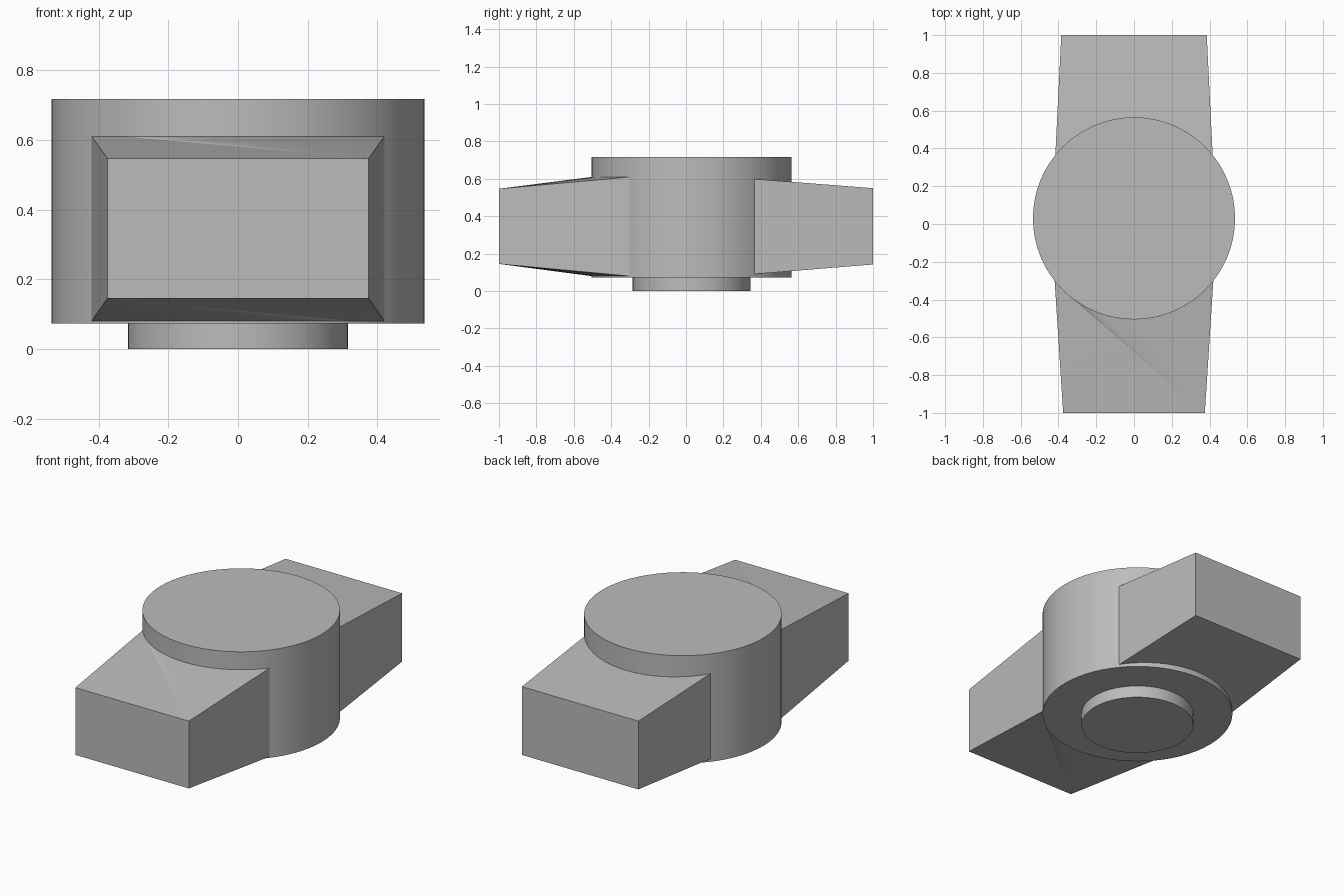
import bpy
import bmesh
from math import sqrt, radians

cube = bpy.data.objects.get("Cube")
if cube:
    bpy.data.objects.remove(cube)

grey = bpy.data.materials.new("plain grey")
grey.use_nodes = True
grey.diffuse_color = (0.5, 0.5, 0.5, 1)
grey.node_tree.nodes["Principled BSDF"].inputs["Base Color"].default_value = (0.5, 0.5, 0.5, 1)

CENTRE_Y, RADIUS = 0.03, 0.535


def finish(obj, name):
    obj.name = name
    obj.data.materials.append(grey)
    bpy.ops.object.select_all(action="DESELECT")
    obj.select_set(True)
    bpy.context.view_layer.objects.active = obj
    bpy.ops.object.shade_smooth_by_angle(angle=radians(30))


def drum(name, radius, low, high):
    bpy.ops.mesh.primitive_cylinder_add(
        vertices=64, radius=radius, depth=high - low,
        location=(0, CENTRE_Y, (low + high) / 2))
    finish(bpy.context.object, name)


def mesh_object(name, bm):
    bmesh.ops.recalc_face_normals(bm, faces=bm.faces)
    mesh = bpy.data.meshes.new(name)
    bm.to_mesh(mesh)
    bm.free()
    obj = bpy.data.objects.new(name, mesh)
    bpy.context.collection.objects.link(obj)
    finish(obj, name)


# Round body and its smaller foot
drum("body", RADIUS, 0.073, 0.717)
drum("foot", 0.315, 0, 0.08)

# Back arm: a plain tapered block running into the body
bm = bmesh.new()
rings = []
for y, half, low, high in ((0.355, 0.417, 0.09, 0.6), (1, 0.385, 0.142, 0.55)):
    rings.append([bm.verts.new((x, y, z)) for x, z in
                  ((-half, low), (half, low), (half, high), (-half, high))])
for ring in rings:
    bm.faces.new(ring)
for i in range(4):
    j = (i + 1) % 4
    bm.faces.new((rings[0][i], rings[0][j], rings[1][j], rings[1][i]))
mesh_object("back_arm", bm)

# Front arm: flat end lofted onto a level arc around the body
bm = bmesh.new()
STEPS, HALF, ARC_HALF = 28, 0.375, 0.42


def skin(side, end_z, arc_z):
    """Fan from the end corners to the arc; side is the main fan corner."""
    far = bm.verts.new((-side * HALF, -1, end_z))
    near = bm.verts.new((side * HALF, -1, end_z))
    arc = []
    for i in range(STEPS + 1):
        x = side * ARC_HALF * (2 * i / STEPS - 1)
        y = CENTRE_Y - sqrt(RADIUS ** 2 - x ** 2)
        arc.append(bm.verts.new((x, y, arc_z)))
    pivot = 3
    for i in range(STEPS):
        bm.faces.new((far if i < pivot else near, arc[i], arc[i + 1]))
    bm.faces.new((far, near, arc[pivot]))
    ends = [far, near]
    return (ends, arc) if side > 0 else (ends[::-1], arc[::-1])


top_end, top_arc = skin(1, 0.547, 0.61)
low_end, low_arc = skin(-1, 0.145, 0.08)
bm.faces.new(low_end + top_end[::-1])
for i, j in ((0, 0), (1, -1)):
    bm.faces.new((low_end[i], low_arc[j], top_arc[j], top_end[i]))
mesh_object("front_arm", bm)
